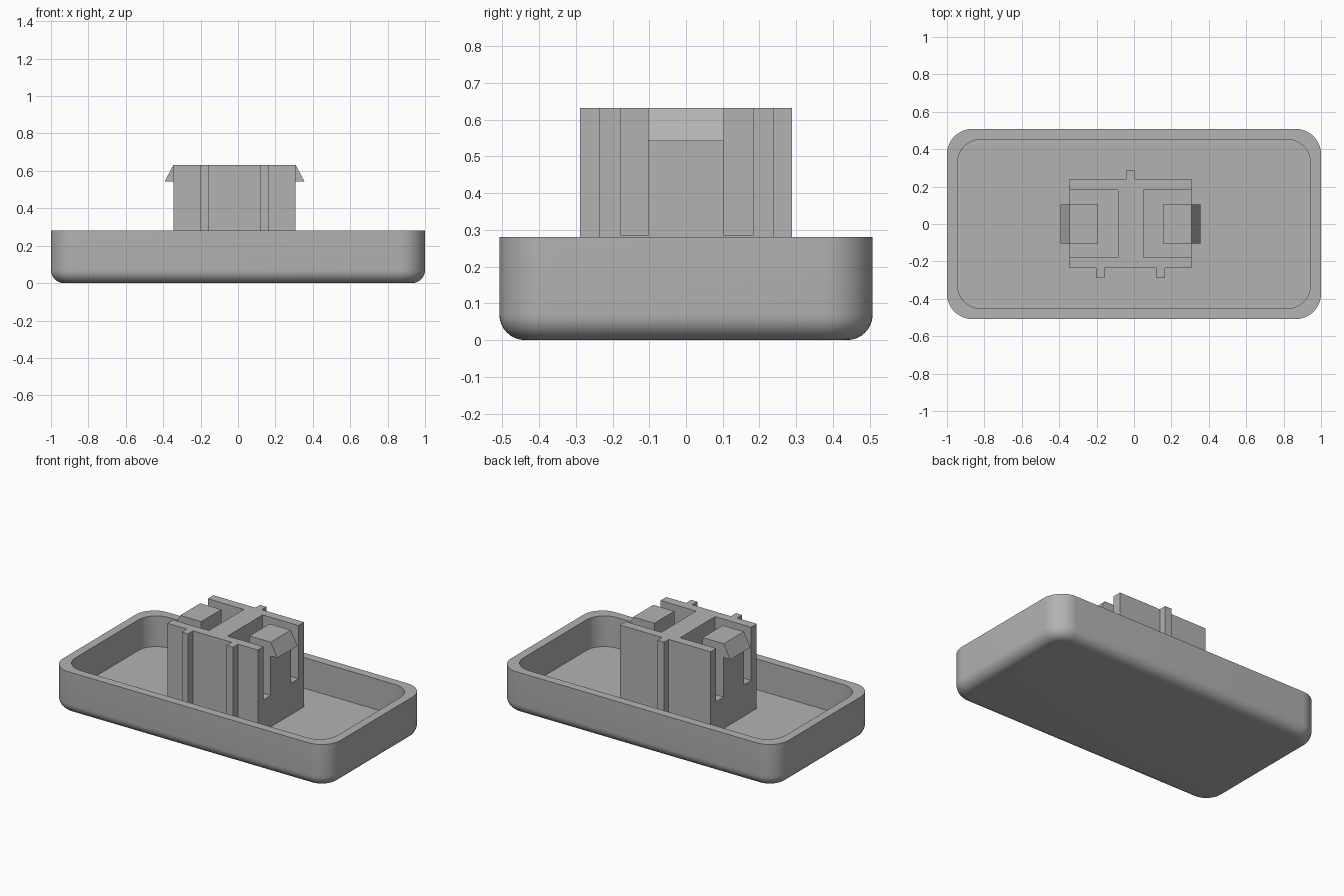
import bpy, bmesh, math

cube = bpy.data.objects.get("Cube")
if cube:
    bpy.data.objects.remove(cube, do_unlink=True)

grey = bpy.data.materials.new("plain grey")
grey.use_nodes = True
colour = (0.45, 0.45, 0.45, 1)
grey.diffuse_color = colour
grey.node_tree.nodes["Principled BSDF"].inputs["Base Color"].default_value = colour

HALF_X, HALF_Y, RIM, FLOOR = 1.0, 0.508, 0.28, 0.08
WALL, FILLET, CORNER = 0.055, 0.07, 0.135
TOP, SEAT = 0.632, 0.285
LEFT, RIGHT, FRONT, BACK = -0.345, 0.308, -0.236, 0.24


def finish(name, bm):
    bmesh.ops.recalc_face_normals(bm, faces=bm.faces)
    mesh = bpy.data.meshes.new(name)
    bm.to_mesh(mesh)
    bm.free()
    mesh.materials.append(grey)
    obj = bpy.data.objects.new(name, mesh)
    bpy.context.collection.objects.link(obj)
    return obj


def prism(name, outline, shift):
    """Extrude a flat outline of 3D points along shift."""
    bm = bmesh.new()
    face = bm.faces.new([bm.verts.new(p) for p in outline])
    ext = bmesh.ops.extrude_face_region(bm, geom=[face])
    moved = [v for v in ext["geom"] if isinstance(v, bmesh.types.BMVert)]
    bmesh.ops.translate(bm, vec=shift, verts=moved)
    return finish(name, bm)


def combine(target, tool, operation):
    mod = target.modifiers.new(tool.name, 'BOOLEAN')
    mod.operation, mod.solver, mod.object = operation, 'EXACT', tool
    bpy.ops.object.select_all(action='DESELECT')
    bpy.context.view_layer.objects.active = target
    target.select_set(True)
    bpy.ops.object.modifier_apply(modifier=mod.name)
    bpy.data.objects.remove(tool, do_unlink=True)


def rounded_loop(bm, inset, radius, z, steps=12):
    verts = []
    for i, (sx, sy) in enumerate([(1, 1), (-1, 1), (-1, -1), (1, -1)]):
        cx = sx * (HALF_X - inset - radius)
        cy = sy * (HALF_Y - inset - radius)
        for k in range(steps + 1):
            a = math.pi / 2 * (i + k / steps)
            verts.append(bm.verts.new((cx + radius * math.cos(a), cy + radius * math.sin(a), z)))
    return verts


# Tray: rounded bottom edge, straight walls, flat rim and sunken floor
bm = bmesh.new()
loops = []
for k in range(9):
    a = math.pi / 2 * k / 8
    inset = FILLET * (1 - math.sin(a))
    loops.append(rounded_loop(bm, inset, CORNER - inset, FILLET * (1 - math.cos(a))))
loops.append(rounded_loop(bm, 0, CORNER, RIM))
loops.append(rounded_loop(bm, WALL, CORNER - 0.005, RIM))
loops.append(rounded_loop(bm, WALL, CORNER - 0.005, FLOOR))
for low, high in zip(loops, loops[1:]):
    for i in range(len(low)):
        j = (i + 1) % len(low)
        bm.faces.new((low[i], low[j], high[j], high[i]))
bm.faces.new(loops[0][::-1])
bm.faces.new(loops[-1])
tray = finish("tray", bm)
bpy.ops.object.select_all(action='DESELECT')
bpy.context.view_layer.objects.active = tray
tray.select_set(True)
bpy.ops.object.shade_smooth_by_angle(angle=math.radians(35))

# Post: block outline with two front ribs and one back rib
outline = [(LEFT, FRONT)]
for x in (-0.203, 0.12):
    outline += [(x, FRONT), (x, -0.288), (x + 0.045, -0.288), (x + 0.045, FRONT)]
outline += [(RIGHT, FRONT), (RIGHT, BACK)]
outline += [(0.004, BACK), (0.004, 0.288), (-0.043, 0.288), (-0.043, BACK), (LEFT, BACK)]
base = FLOOR - 0.02
post = prism("clip_post", [(x, y, base) for x, y in outline], (0, 0, TOP - base))

# Side pockets, each with a hooked tongue standing in it
for side, edge, inner, tongue_in in ((-1, LEFT, -0.085, -0.193), (1, RIGHT, 0.05, 0.155)):
    out = edge + side * 0.1
    pocket = prism("pocket_cutter", [(inner, -0.178, SEAT), (out, -0.178, SEAT),
                                     (out, 0.182, SEAT), (inner, 0.182, SEAT)], (0, 0, 1))
    combine(post, pocket, 'DIFFERENCE')
    profile = [(tongue_in, SEAT - 0.05), (edge, SEAT - 0.05), (edge, 0.542),
               (edge + side * 0.048, 0.542), (edge, TOP), (tongue_in, TOP)]
    tongue = prism("hooked_tongue", [(x, -0.103, z) for x, z in profile], (0, 0.207, 0))
    combine(post, tongue, 'UNION')
